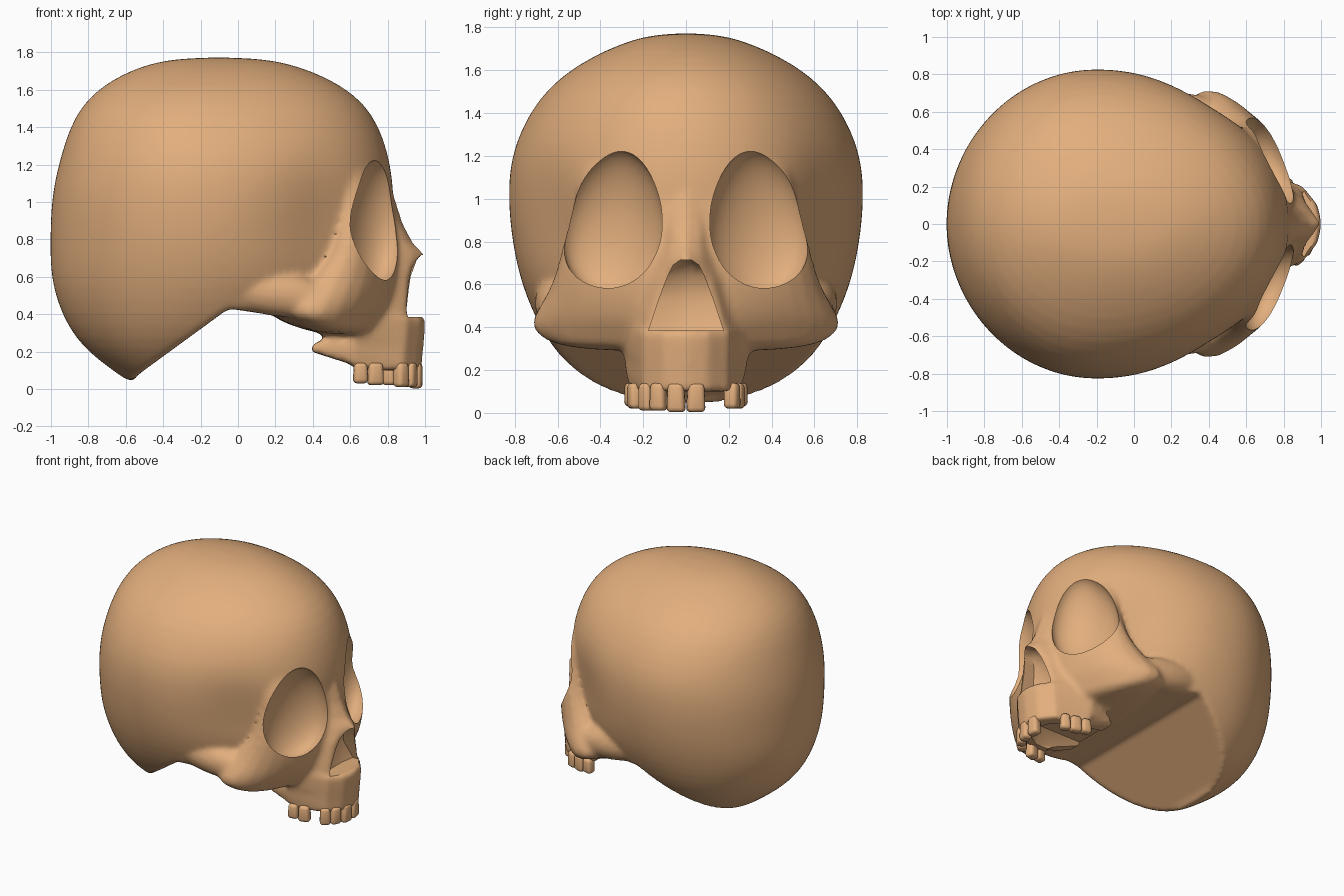
import bpy, bmesh, math

if "Cube" in bpy.data.objects:
    bpy.data.objects.remove(bpy.data.objects["Cube"])

bone = bpy.data.materials.new("bone_tan")
bone.diffuse_color = (0.76, 0.425, 0.205, 1)
bone.use_nodes = True
bone.node_tree.nodes["Principled BSDF"].inputs["Base Color"].default_value = bone.diffuse_color


def activate(ob):
    bpy.ops.object.select_all(action='DESELECT')
    ob.select_set(True)
    bpy.context.view_layer.objects.active = ob


def modify(ob, kind, **settings):
    """Add a modifier and apply it at once."""
    activate(ob)
    m = ob.modifiers.new(kind.lower(), kind)
    for k, v in settings.items():
        setattr(m, k, v)
    bpy.ops.object.modifier_apply(modifier=m.name)


def loft(name, rings):
    """Closed solid through rings with equal point counts."""
    bm = bmesh.new()
    rows = [[bm.verts.new(p) for p in r] for r in rings]
    n = len(rows[0])
    for a, b in zip(rows, rows[1:]):
        for i in range(n):
            j = (i + 1) % n
            bm.faces.new((a[i], a[j], b[j], b[i]))
    bm.faces.new(rows[0])
    bm.faces.new(rows[-1])
    bmesh.ops.recalc_face_normals(bm, faces=bm.faces)
    me = bpy.data.meshes.new(name)
    bm.to_mesh(me)
    bm.free()
    ob = bpy.data.objects.new(name, me)
    bpy.context.collection.objects.link(ob)
    me.materials.append(bone)
    return ob


def half_ring(z, pts):
    """Mirror a half outline (x, y), first point on the mid line."""
    return [(x, y, z) for x, y in pts] + [(x, -y, z) for x, y in reversed(pts[1:])]


def ball(name, loc, radii, rot=(0, 0, 0), taper=0.0):
    """Ellipsoid, optionally narrower at the top."""
    bpy.ops.mesh.primitive_uv_sphere_add(segments=48, ring_count=28, location=loc, rotation=rot)
    ob = bpy.context.object
    ob.name = name
    for v in ob.data.vertices:
        v.co.y *= 1 - taper * v.co.z
    ob.scale = radii
    bpy.ops.object.transform_apply(location=True, rotation=True, scale=True)
    ob.data.materials.append(bone)
    return ob


def carve(ob, cutter):
    cutter.hide_render = True
    modify(ob, 'BOOLEAN', object=cutter, operation='DIFFERENCE', solver='EXACT')
    bpy.data.objects.remove(cutter)


# Brain case: elliptical slices (z, back, front, half width, widest x)
slices = [(0.03, -0.58, -0.30, 0.22, -0.45), (0.08, -0.64, 0.1, 0.37, -0.42),
          (0.25, -0.885, 0.50, 0.61, -0.28), (0.55, -1.01, 0.76, 0.765, -0.2),
          (0.80, -1.01, 0.83, 0.82, -0.2), (1.02, -1.005, 0.845, 0.84, -0.2),
          (1.25, -0.955, 0.82, 0.82, -0.2), (1.54, -0.855, 0.71, 0.66, -0.2),
          (1.71, -0.59, 0.40, 0.36, -0.13), (1.775, -0.33, 0.12, 0.14, -0.1)]
rings = []
for z, back, front, hw, cx in slices:
    ring = []
    for i in range(28):
        a = math.tau * i / 28
        c, s = math.cos(a), math.sin(a)
        x = cx + c * (front - cx if c > 0 else cx - back)
        # temple hollow behind the eye sockets
        pinch = 0.15 * math.exp(-((x - 0.45) / 0.2) ** 2 - ((z - 0.87) / 0.25) ** 2)
        ring.append((x, s * hw * (1 - pinch), z))
    rings.append(ring)
skull = loft("skull", rings)
modify(skull, 'SUBSURF', levels=2)

# Sloping skull base
base = [(-0.55, 0.065), (-0.05, 0.43), (0.35, 0.37), (0.6, 0.3), (1.2, 0.3), (1.2, -0.3), (-0.55, -0.3)]
carve(skull, loft("base_cutter", [[(x, y, z) for x, z in base] for y in (-1, 1)]))

# Face mask with cheekbones: (z, half outline)
face = loft("face", [half_ring(z, [(p[0], 0), (p[1], p[2]), (p[3], p[4]), (p[5], p[6])]) for z, p in [
    (1.25, (0.78, 0.74, 0.25, 0.60, 0.47, 0.40, 0.46)),
    (1.15, (0.81, 0.78, 0.27, 0.65, 0.52, 0.42, 0.48)),
    (0.95, (0.84, 0.82, 0.29, 0.68, 0.58, 0.45, 0.50)),
    (0.72, (0.87, 0.85, 0.30, 0.65, 0.65, 0.42, 0.55)),
    (0.57, (0.88, 0.83, 0.32, 0.65, 0.66, 0.20, 0.66)),
    (0.43, (0.87, 0.78, 0.34, 0.58, 0.71, 0.12, 0.85)),
    (0.36, (0.84, 0.72, 0.32, 0.56, 0.68, 0.20, 0.80)),
    (0.28, (0.82, 0.68, 0.30, 0.60, 0.56, 0.46, 0.58))]])
modify(face, 'SUBSURF', levels=2)

# Cheek arches running back to the brain case
arches = [ball("cheek_arch", (0.2, s * 0.60, 0.51), (0.32, 0.105, 0.12), (0, 0.14, -s * 0.04)) for s in (1, -1)]

# Nose bridge and nasal rims
nose = loft("nose", [half_ring(z, [(a, 0), (b, y), (0.72, w)]) for z, a, b, y, w in [
    (1.08, 0.82, 0.80, 0.06, 0.10), (0.88, 0.885, 0.86, 0.07, 0.15),
    (0.78, 0.94, 0.90, 0.07, 0.19), (0.72, 1.005, 0.94, 0.07, 0.22),
    (0.67, 1.0, 0.935, 0.09, 0.24), (0.62, 0.94, 0.92, 0.12, 0.26),
    (0.40, 0.90, 0.90, 0.18, 0.28)]])

# Upper jaw with tapered rear
jaw = loft("upper_jaw", [half_ring(z, [(f, 0), (f - 0.02, 0.1), (f - 0.1, 0.2), (m, w), (b, w * 0.85)])
                         for z, f, m, w, b in [
    (0.43, 0.90, 0.66, 0.29, 0.64), (0.375, 1.005, 0.66, 0.30, 0.64), (0.30, 1.0, 0.64, 0.30, 0.62),
    (0.245, 0.995, 0.62, 0.29, 0.40), (0.20, 0.99, 0.62, 0.285, 0.39), (0.13, 0.985, 0.62, 0.27, 0.61),
    (0.10, 0.985, 0.64, 0.265, 0.63)]])

# Fuse the bones into one skin
activate(skull)
for ob in [face, nose, jaw] + arches:
    ob.select_set(True)
bpy.ops.object.join()
modify(skull, 'REMESH', mode='VOXEL', voxel_size=0.018)
modify(skull, 'SMOOTH', factor=0.5, iterations=9)

# Eye sockets, wider at the bottom
for s in (1, -1):
    carve(skull, ball("socket_cutter", (0.74, s * 0.338, 0.89), (0.155, 0.25, 0.345),
                      (s * 0.12, 0.06, s * 0.42), 0.16))

# Nasal opening
carve(skull, loft("nasal_cutter", [half_ring(z, [(1.2, 0), (1.2, w), (d, w), (d - 0.02, w * 0.4)])
                                   for z, w, d in [(0.715, 0.025, 0.92), (0.69, 0.06, 0.88), (0.64, 0.085, 0.84),
                                                   (0.52, 0.13, 0.81), (0.385, 0.175, 0.86)]]))

# Hollow palate
carve(skull, loft("palate_cutter", [half_ring(z, [(f, 0), (f - 0.05, 0.11), (0.75, w), (0.3, w)])
                                    for z, f, w in [(0.0, 0.91, 0.18), (0.14, 0.90, 0.175), (0.22, 0.82, 0.12)]]))
activate(skull)
bpy.ops.object.shade_smooth_by_angle(angle=math.radians(40))

# Teeth along the arch: (x, y, width, bottom, yaw), with gaps on each side
arch = [(0.95, 0.046, 0.088, 0.003, 0.15), (0.92, 0.128, 0.08, 0.01, 0.45), (0.872, 0.182, 0.078, 0.01, 0.85),
        (0.81, 0.215, 0.075, 0.02, 1.15), (0.735, 0.237, 0.088, 0.02, 1.3), (0.655, 0.252, 0.08, 0.03, 1.4)]
missing = {1: (1, 2), -1: (3,)}
for s in (1, -1):
    for i, (x, y, w, low, yaw) in enumerate(arch):
        if i in missing[s]:
            continue
        bpy.ops.mesh.primitive_cube_add(size=1, location=(x, s * y, (low + 0.14) / 2), rotation=(0, 0, s * yaw))
        tooth = bpy.context.object
        tooth.name = "tooth"
        tooth.scale = (0.068, w, 0.14 - low)
        bpy.ops.object.transform_apply(location=False, rotation=False, scale=True)
        for v in tooth.data.vertices:  # slimmer at the gum
            if v.co.z > 0:
                v.co.y *= 0.85
        modify(tooth, 'BEVEL', width=0.022, segments=3)
        tooth.data.materials.append(bone)
        bpy.ops.object.shade_smooth()
